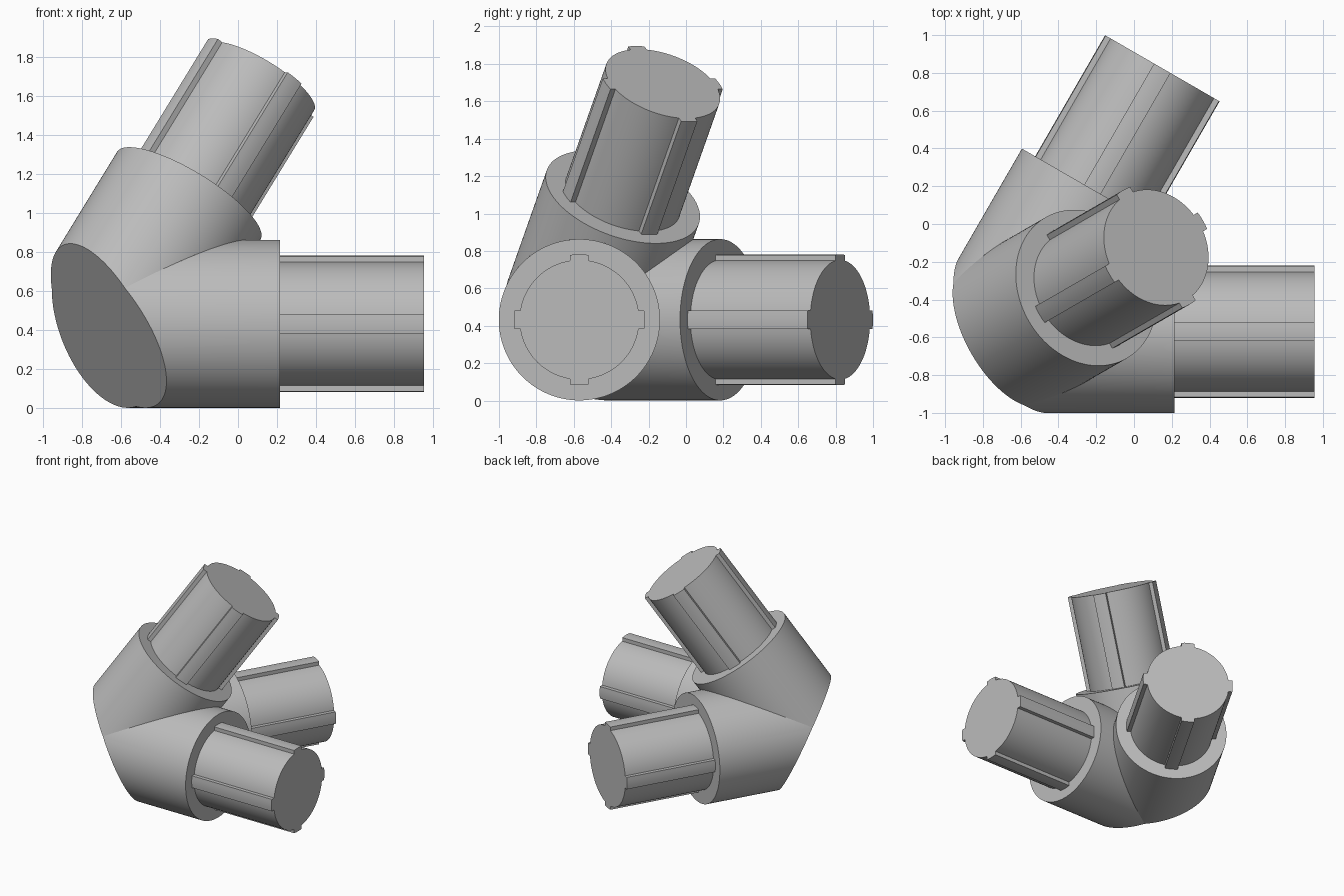
import bpy, bmesh, math
from mathutils import Vector, Matrix

cube = bpy.data.objects.get("Cube")
if cube:
    bpy.data.objects.remove(cube, do_unlink=True)

grey = bpy.data.materials.new("plain grey")
grey.use_nodes = True
colour = (0.5, 0.5, 0.5, 1)
grey.diffuse_color = colour
grey.node_tree.nodes["Principled BSDF"].inputs["Base Color"].default_value = colour

UP = Vector((0, 0, 1))
HUB = Vector((-0.655, -0.57, 0.432))
SLEEVE_R, PEG_R, KEY_R, KEY_HALF = 0.431, 0.32, 0.35, 0.05
PEG_LEN = 0.74

# Three arms along the edges of a regular tetrahedron
side = Vector((math.cos(math.pi / 6), 0.5, 0))
ARMS = {
    "right": (Vector((1, 0, 0)), 0.87),
    "back": (Vector((0.5, math.sqrt(0.75), 0)), 0.87),
    "upper": (side / math.sqrt(3) + UP * math.sqrt(2 / 3), 0.805),
}


def frame(d):
    """Matrix that takes local z to the arm direction, at the hub."""
    e1 = UP.cross(d).normalized()
    e2 = d.cross(e1)
    return Matrix.Translation(HUB) @ Matrix((e1, e2, d)).transposed().to_4x4()


def cut(bm, co, normal):
    geom = bm.verts[:] + bm.edges[:] + bm.faces[:]
    return bmesh.ops.bisect_plane(bm, geom=geom, dist=1e-6, plane_co=co,
                                  plane_no=normal, clear_outer=True)


def finish(bm, name):
    mesh = bpy.data.meshes.new(name)
    bm.to_mesh(mesh)
    bm.free()
    mesh.materials.append(grey)
    ob = bpy.data.objects.new(name, mesh)
    bpy.context.collection.objects.link(ob)
    bpy.ops.object.select_all(action='DESELECT')
    ob.select_set(True)
    bpy.context.view_layer.objects.active = ob
    bpy.ops.object.shade_smooth_by_angle(angle=math.radians(25))


def sleeve(name, d, length):
    """Thick cylinder, cut flat at the outer corner and mitred to the others."""
    bm = bmesh.new()
    back = 1.2
    bmesh.ops.create_cone(bm, cap_ends=True, segments=128, radius1=SLEEVE_R,
                          radius2=SLEEVE_R, depth=length + back)
    bm.transform(frame(d) @ Matrix.Translation((0, 0, (length - back) / 2)))
    res = cut(bm, HUB - side * 0.045, -(side + UP * 0.466))
    rim = [e for e in res["geom_cut"] if isinstance(e, bmesh.types.BMEdge)]
    bmesh.ops.holes_fill(bm, edges=rim, sides=0)
    bmesh.ops.recalc_face_normals(bm, faces=bm.faces[:])
    for other, _ in ARMS.values():
        if other is not d:
            cut(bm, HUB, other - d)
    finish(bm, name)


def peg_outline():
    """Circle with four raised keys."""
    pts = []
    outer = math.asin(KEY_HALF / KEY_R)
    inner = math.asin(KEY_HALF / PEG_R)
    steps = 22
    for q in range(4):
        base = q * math.pi / 2
        pts += [(KEY_R, base + outer * k) for k in (-1, -0.5, 0, 0.5, 1)]
        span = math.pi / 2 - 2 * inner
        pts += [(PEG_R, base + inner + span * i / steps) for i in range(steps + 1)]
    return [(r * math.cos(a), r * math.sin(a)) for r, a in pts]


def peg(name, d, start):
    bm = bmesh.new()
    low = start - 0.02
    face = bm.faces.new([bm.verts.new((x, y, low)) for x, y in peg_outline()])
    ext = bmesh.ops.extrude_face_region(bm, geom=[face])
    top = [v for v in ext["geom"] if isinstance(v, bmesh.types.BMVert)]
    bmesh.ops.translate(bm, verts=top, vec=(0, 0, PEG_LEN + 0.02))
    bmesh.ops.recalc_face_normals(bm, faces=bm.faces[:])
    bm.transform(frame(d))
    finish(bm, name)


for label, (direction, length) in ARMS.items():
    sleeve(label + "_sleeve", direction, length)
    peg(label + "_keyed_peg", direction, length)
